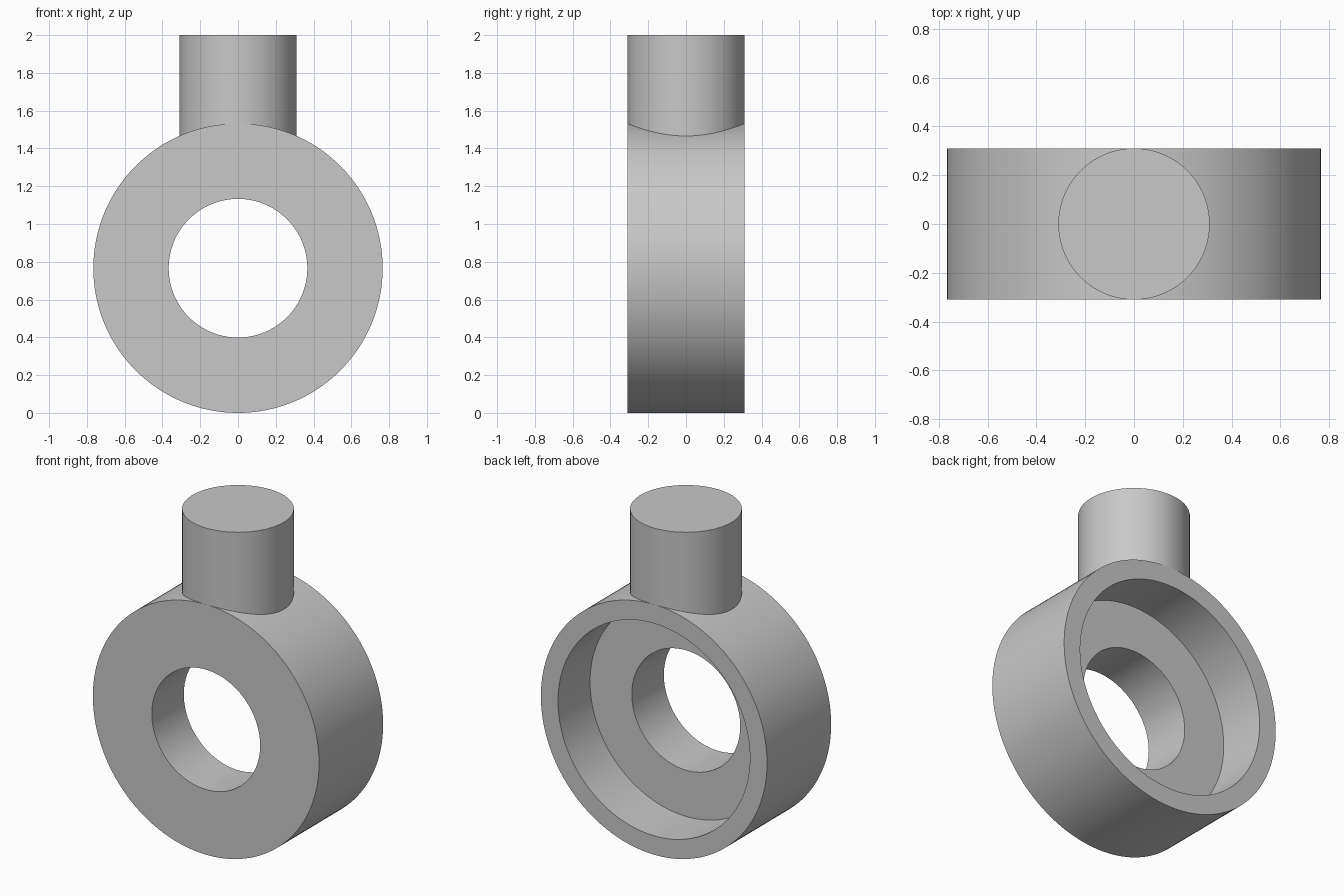
import bpy
import bmesh
from math import pi, radians
from mathutils import Vector

cube = bpy.data.objects.get("Cube")
if cube:
    bpy.data.objects.remove(cube, do_unlink=True)

SEGMENTS = 128
RING_RADIUS = 0.766
HALF_DEPTH = 0.31

# Single grey material
grey = bpy.data.materials.new("plain grey")
grey.use_nodes = True
colour = (0.58, 0.58, 0.58, 1)
grey.diffuse_color = colour
grey.node_tree.nodes["Principled BSDF"].inputs["Base Color"].default_value = colour


def lathe(name, profile, axis, centre):
    """Spin a profile of (radius, distance along axis) points into a solid."""
    axis = Vector(axis)
    bm = bmesh.new()
    verts = [bm.verts.new(Vector((r, 0, 0)) + axis * h) for r, h in profile]
    edges = [bm.edges.new((verts[i - 1], verts[i])) for i in range(len(verts))]
    bmesh.ops.spin(bm, geom=verts + edges, cent=(0, 0, 0), axis=axis,
                   angle=2 * pi, steps=SEGMENTS, use_merge=True)
    bmesh.ops.remove_doubles(bm, verts=bm.verts, dist=1e-5)
    bmesh.ops.recalc_face_normals(bm, faces=bm.faces)
    mesh = bpy.data.meshes.new(name)
    bm.to_mesh(mesh)
    bm.free()
    mesh.materials.append(grey)
    obj = bpy.data.objects.new(name, mesh)
    obj.location = centre
    bpy.context.collection.objects.link(obj)
    bpy.ops.object.select_all(action="DESELECT")
    obj.select_set(True)
    bpy.context.view_layer.objects.active = obj
    bpy.ops.object.shade_smooth_by_angle(angle=radians(30))
    return obj


# Ring with a through bore and a wider recess in its back
BORE, RECESS = 0.367, 0.65
lathe("ring_housing",
      [(BORE, -HALF_DEPTH), (RING_RADIUS, -HALF_DEPTH),
       (RING_RADIUS, HALF_DEPTH), (RECESS, HALF_DEPTH),
       (RECESS, 0), (BORE, 0)],
      (0, 1, 0), (0, 0, RING_RADIUS))

# Solid round stem, its foot buried in the ring wall
STEM_FOOT, TOP = 1.44, 2.0
lathe("stem",
      [(0, STEM_FOOT), (HALF_DEPTH, STEM_FOOT), (HALF_DEPTH, TOP), (0, TOP)],
      (0, 0, 1), (0, 0, 0))
